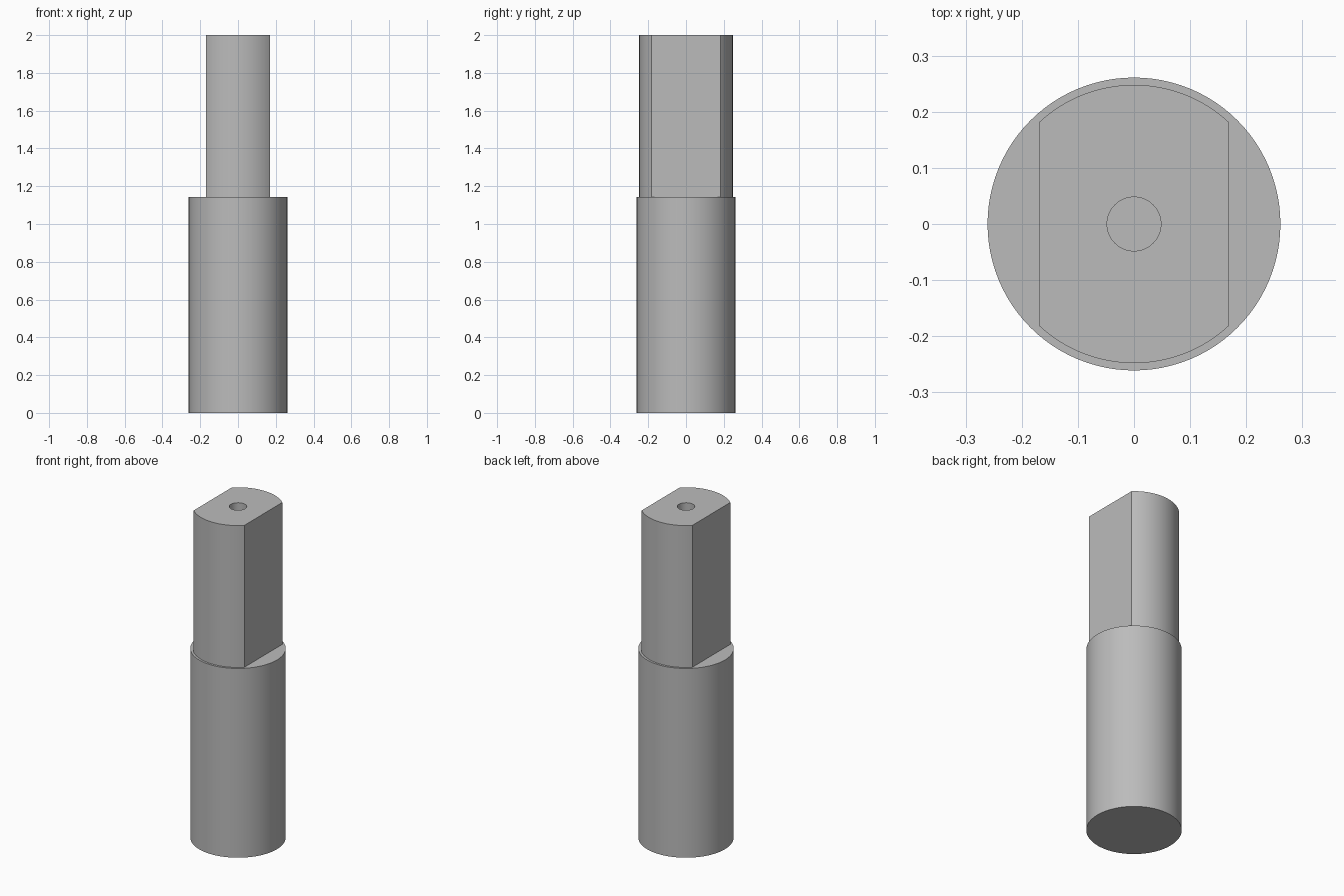
import bpy, bmesh, math

if "Cube" in bpy.data.objects:
    bpy.data.objects.remove(bpy.data.objects["Cube"], do_unlink=True)

BODY_RADIUS, BODY_TOP = 0.261, 1.143
SHANK_RADIUS, FLAT_X = 0.248, 0.169
HOLE_RADIUS, HOLE_FLOOR = 0.048, 1.5

grey = bpy.data.materials.new("machined grey")
grey.use_nodes = True
grey.diffuse_color = (0.5, 0.5, 0.5, 1)
grey.node_tree.nodes["Principled BSDF"].inputs["Base Color"].default_value = grey.diffuse_color


def arc(radius, start, end, steps):
    """Points along an arc, both ends included."""
    angles = [start + (end - start) * i / steps for i in range(steps + 1)]
    return [(radius * math.cos(a), radius * math.sin(a)) for a in angles]


def prism(name, outline, bottom, top):
    """Extrude a flat outline straight up."""
    bm = bmesh.new()
    face = bm.faces.new([bm.verts.new((x, y, bottom)) for x, y in outline])
    result = bmesh.ops.extrude_face_region(bm, geom=[face], use_keep_orig=True)
    raised = [v for v in result["geom"] if isinstance(v, bmesh.types.BMVert)]
    bmesh.ops.translate(bm, verts=raised, vec=(0, 0, top - bottom))
    bmesh.ops.recalc_face_normals(bm, faces=bm.faces)
    mesh = bpy.data.meshes.new(name)
    bm.to_mesh(mesh)
    bm.free()
    mesh.materials.append(grey)
    obj = bpy.data.objects.new(name, mesh)
    bpy.context.collection.objects.link(obj)
    return obj


def combine(target, tool, operation):
    """Apply a boolean and discard the tool."""
    mod = target.modifiers.new(operation, 'BOOLEAN')
    mod.operation, mod.solver, mod.object = operation, 'EXACT', tool
    bpy.context.view_layer.objects.active = target
    bpy.ops.object.modifier_apply(modifier=mod.name)
    bpy.data.objects.remove(tool, do_unlink=True)


# Round body
pin = prism("stepped_pin", arc(BODY_RADIUS, 0, math.tau, 96)[:-1], 0, BODY_TOP)

# Shank with two flats: the gaps between the arcs close as straight sides
corner = math.acos(FLAT_X / SHANK_RADIUS)
outline = (arc(SHANK_RADIUS, corner, math.pi - corner, 32)
           + arc(SHANK_RADIUS, math.pi + corner, math.tau - corner, 32))
combine(pin, prism("shank", outline, BODY_TOP - 0.1, 2), 'UNION')

# Blind centre hole in the top
hole = prism("hole_cutter", arc(HOLE_RADIUS, 0, math.tau, 48)[:-1], HOLE_FLOOR, 2.1)
hole.hide_render = True
combine(pin, hole, 'DIFFERENCE')

# Smooth round walls, crisp edges
bpy.ops.object.select_all(action='DESELECT')
pin.select_set(True)
bpy.context.view_layer.objects.active = pin
bpy.ops.object.shade_smooth_by_angle(angle=math.radians(30))
